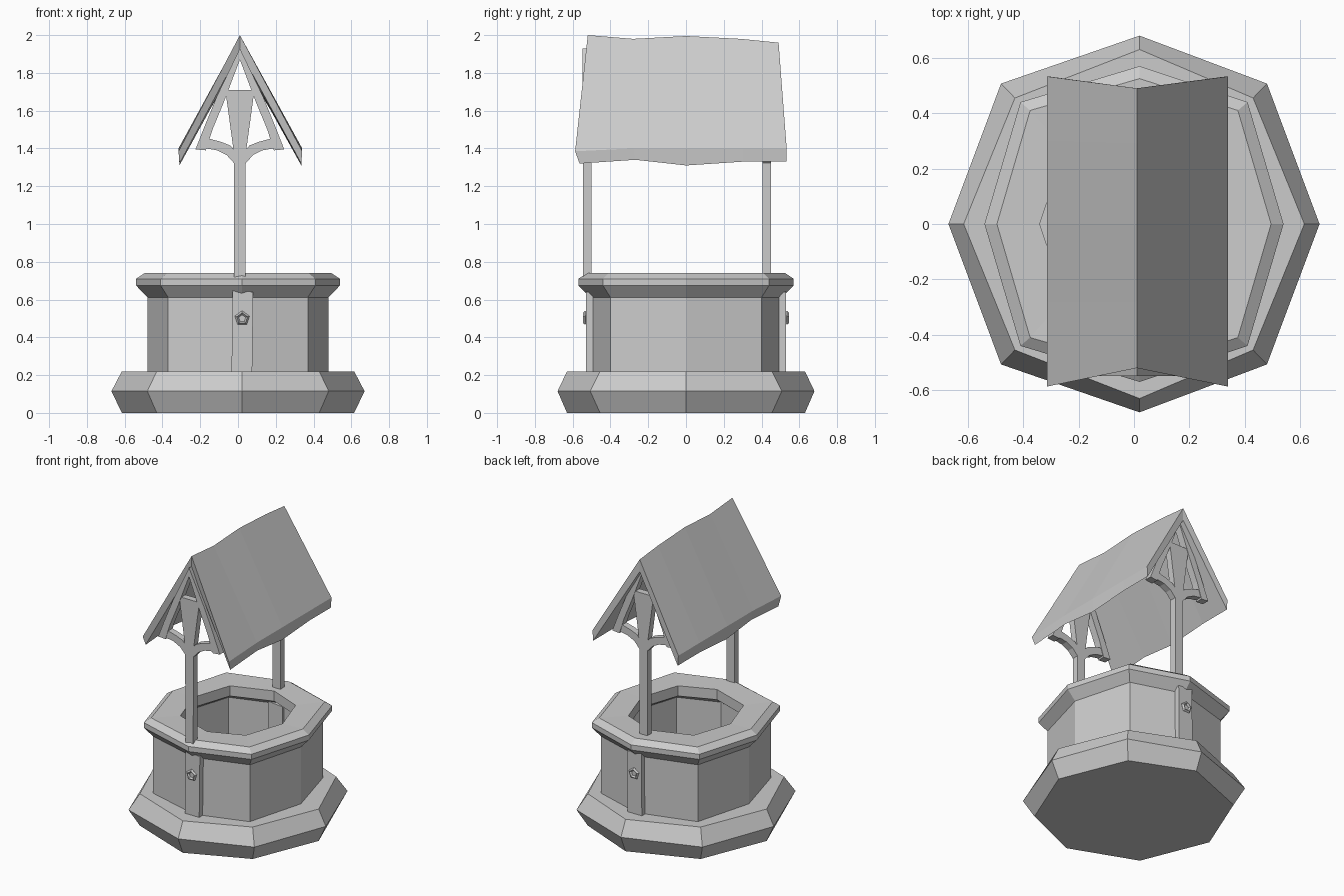
import bpy, bmesh, math

if "Cube" in bpy.data.objects:
    bpy.data.objects.remove(bpy.data.objects["Cube"])


def make(name, verts, faces):
    me = bpy.data.meshes.new(name)
    me.from_pydata(verts, [], faces)
    bm = bmesh.new()
    bm.from_mesh(me)
    bmesh.ops.recalc_face_normals(bm, faces=bm.faces)
    bm.to_mesh(me)
    bm.free()
    ob = bpy.data.objects.new(name, me)
    bpy.context.collection.objects.link(ob)
    return ob


def octagon(x, y, dx, dy, z):
    # slightly irregular octagon with corners on the axes
    return [(x, 0, z), (dx, dy, z), (0.02, y, z), (-dx, dy, z),
            (-x, 0, z), (-dx, -dy, z), (0.02, -y, z), (dx, -dy, z)]


def lathe(name, rings, closed):
    # skin a stack of octagons; closed joins last to first, otherwise cap ends
    verts = [v for r in rings for v in octagon(*r)]
    n, faces = len(rings), []
    for i in range(n if closed else n - 1):
        a, b = i * 8, ((i + 1) % n) * 8
        faces += [(a + k, a + (k + 1) % 8, b + (k + 1) % 8, b + k) for k in range(8)]
    if not closed:
        faces += [tuple(range(8)), tuple(range((n - 1) * 8, n * 8))]
    return make(name, verts, faces)


def strip(name, left, right, y0, y1):
    # solid bar given by its two side outlines in x,z and a depth range in y
    n = len(left)
    verts = []
    for (a, b) in zip(left, right):
        verts += [(a[0], y0, a[1]), (b[0], y0, b[1]), (b[0], y1, b[1]), (a[0], y1, a[1])]
    faces = [(0, 1, 2, 3), tuple(range(4 * n - 4, 4 * n))]
    for i in range(n - 1):
        p = 4 * i
        faces += [(p + k, p + (k + 1) % 4, p + 4 + (k + 1) % 4, p + 4 + k) for k in range(4)]
    return make(name, verts, faces)


# stone base
lathe("base", [(.615, .63, .43, .455, 0), (.67, .68, .48, .507, .115),
               (.615, .63, .43, .455, .22)], False)
# well wall, hollow
lathe("wall", [(.48, .51, .37, .40, .20), (.48, .51, .37, .40, .63),
               (.385, .41, .29, .31, .63), (.385, .41, .29, .31, .20)], True)
# rim with sloped underside and bevelled top
lathe("rim", [(.48, .51, .37, .40, .612), (.54, .57, .41, .44, .675),
              (.54, .57, .41, .44, .71), (.495, .525, .375, .41, .74),
              (.34, .365, .25, .27, .735), (.34, .365, .25, .27, .665),
              (.385, .41, .29, .31, .63)], True)

CX = 0.01
for side, y0, y1 in (("front", -.545, -.50), ("rear", .405, .45)):
    # post with flared head
    zs = [(.03, .715), (.031, 1.32), (.035, 1.40), (.077, 1.71)]
    strip(side + "_post", [(CX - w, z) for w, z in zs], [(CX + w, z) for w, z in zs], y0, y1)
    for tag, s in (("left", -1), ("right", 1)):
        def m(pts):
            return [(CX + s * x, z) for x, z in pts]
        # curved brace
        strip(f"{side}_{tag}_brace", m([(.01, 1.37), (.05, 1.415), (.10, 1.435), (.175, 1.455)]),
              m([(.02, 1.31), (.07, 1.365), (.12, 1.39), (.205, 1.405)]), y0, y1)
        # curved rafter
        strip(f"{side}_{tag}_rafter", m([(0, 1.93), (.12, 1.68), (.19, 1.51), (.235, 1.395)]),
              m([(0, 1.87), (.085, 1.645), (.145, 1.50), (.18, 1.39)]), y0 - .003, y1 + .003)

# plank and iron ring on the front and rear of the wall
for side, s, inner in (("front", -1, .46), ("rear", 1, .37)):
    plank = strip(side + "_plank", [(-.035, .21), (-.03, .45), (-.03, .65)],
                  [(.075, .21), (.078, .45), (.08, .64)], s * inner, s * .53)
    bpy.ops.mesh.primitive_torus_add(major_segments=5, minor_segments=4, major_radius=.03,
                                     minor_radius=.011, location=(.022, s * .535, .50),
                                     rotation=(math.pi / 2, math.radians(54), 0))
    bpy.context.object.name = side + "_ring"

# sagging gable roof: each station is ridge y, ridge z, eave y, eave top z, eave bottom z
stations = [(-.52, 2.0, -.587, 1.385, 1.32), (-.28, 1.98, -.28, 1.40, 1.34),
            (0, 1.995, 0, 1.40, 1.31), (.29, 1.98, .30, 1.40, 1.33),
            (.49, 1.96, .533, 1.40, 1.33)]
verts = []
for ry, rz, ey, et, eb in stations:
    by = ey * .96 if ey < 0 else ey
    verts += [(-.315, ey, et), (CX, ry, rz), (.34, ey, et),
              (.335, by, eb), (CX, ry, rz - .085), (-.31, by, eb)]
faces = [(0, 1, 4, 5), (1, 2, 3, 4), (24, 25, 28, 29), (25, 26, 27, 28)]
for i in range(4):
    p = i * 6
    faces += [(p + k, p + (k + 1) % 6, p + 6 + (k + 1) % 6, p + 6 + k) for k in range(6)]
make("roof", verts, faces)
